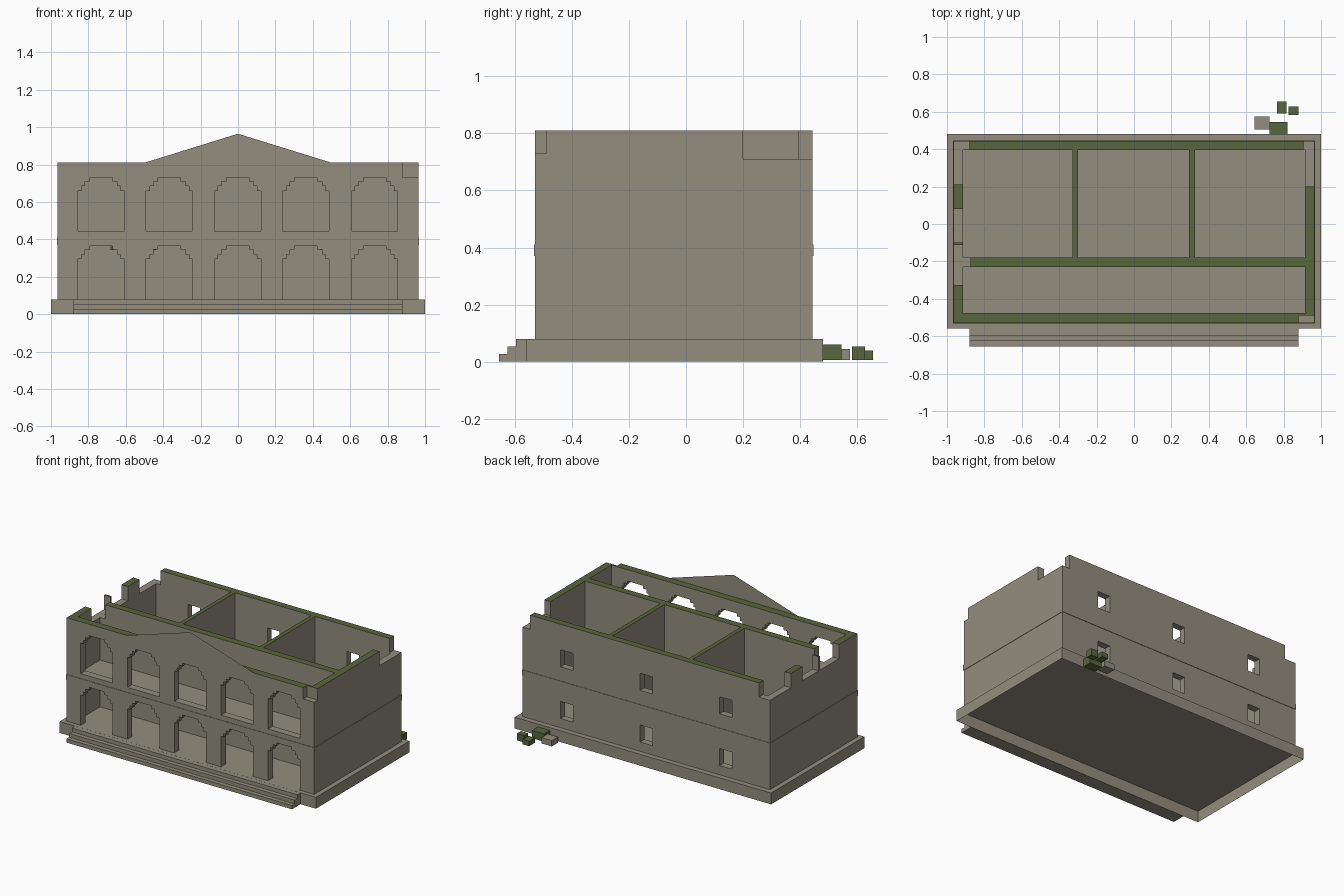
import bpy
import bmesh
from mathutils import Matrix, Vector

cube = bpy.data.objects.get("Cube")
if cube:
    bpy.data.objects.remove(cube, do_unlink=True)


def material(name, rgb):
    mat = bpy.data.materials.new(name)
    mat.use_nodes = True
    color = (*rgb, 1)
    mat.diffuse_color = color
    bsdf = mat.node_tree.nodes["Principled BSDF"]
    bsdf.inputs["Base Color"].default_value = color
    bsdf.inputs["Roughness"].default_value = 0.9
    return mat


STONE = material("weathered stone", (0.29, 0.27, 0.205))
MOSS = material("moss green", (0.098, 0.133, 0.048))


def add_box(bm, x0, x1, y0, y1, z0, z1):
    lo, hi = Vector((x0, y0, z0)), Vector((x1, y1, z1))
    mat = Matrix.Translation((lo + hi) / 2) @ Matrix.Diagonal((*(hi - lo), 1))
    return bmesh.ops.create_cube(bm, size=1, matrix=mat)["verts"]


def finish(name, bm, *mats):
    mesh = bpy.data.meshes.new(name)
    bm.to_mesh(mesh)
    bm.free()
    obj = bpy.data.objects.new(name, mesh)
    bpy.context.collection.objects.link(obj)
    for mat in mats:
        mesh.materials.append(mat)
    return obj


def boxes(name, mat, *extents):
    bm = bmesh.new()
    for e in extents:
        add_box(bm, *e)
    return finish(name, bm, mat)


# Plinth, open underneath
bm = bmesh.new()
add_box(bm, -1, 1, -0.56, 0.48, 0, 0.08)
bm.faces.ensure_lookup_table()
under = [f for f in bm.faces if f.normal.z < -0.9]
bmesh.ops.delete(bm, geom=under, context='FACES_ONLY')
finish("plinth", bm, STONE)

# Front steps
for i, front in enumerate((-0.655, -0.625, -0.595)):
    boxes(f"front_step_{i + 1}", STONE,
          (-0.88, 0.88, front, -0.56, i * 0.0265, (i + 1) * 0.0265))

# Solid block of the building, hollowed out below
TOP = 0.81
walls = boxes("walls", STONE, (-0.965, 0.965, -0.53, 0.443, 0.08, TOP))
walls.data.materials.append(MOSS)

# Corridor and three rooms
voids = boxes("room_cutter", STONE,
              (-0.915, 0.915, -0.477, -0.23, 0, 1),
              (-0.915, -0.33, -0.18, 0.395, 0, 1),
              (-0.30, 0.295, -0.18, 0.395, 0, 1),
              (0.325, 0.915, -0.18, 0.395, 0, 1))

# Stepped arches in two storeys
ARCH_X = (-0.732, -0.367, -0.002, 0.363, 0.73)
STEPS = ((0.124, 0.07), (0.104, 0.045), (0.086, 0.02), (0.06, 0))
bm = bmesh.new()
for cx in ARCH_X:
    for low, high in ((0.05, 0.365), (0.445, 0.73)):
        side = [(STEPS[0][0], low)]
        for i, (half, drop) in enumerate(STEPS):
            side.append((half, high - drop))
            if i + 1 < len(STEPS):
                side.append((STEPS[i + 1][0], high - drop))
        outline = side + [(-x, z) for x, z in reversed(side)]
        face = bm.faces.new([bm.verts.new((cx + x, -0.6, z)) for x, z in outline])
        ext = bmesh.ops.extrude_face_region(bm, geom=[face])["geom"]
        moved = [v for v in ext if isinstance(v, bmesh.types.BMVert)]
        bmesh.ops.translate(bm, verts=moved, vec=(0, 0.2, 0))
bmesh.ops.recalc_face_normals(bm, faces=bm.faces)
arches = finish("arch_cutter", bm, STONE)

# Rear windows
windows = boxes("window_cutter", STONE,
                *[(x - 0.048, x + 0.048, 0.3, 0.6, z - 0.06, z + 0.06)
                  for x in (-0.62, 0, 0.62) for z in (0.205, 0.57)])

# Broken notches along the wall tops
notches = boxes("notch_cutter", STONE,
                (0.88, 1.1, -0.6, -0.49, 0.73, 1),
                (0.905, 1.1, 0.2, 0.6, 0.71, 1),
                (-1.1, -0.88, 0.21, 0.6, 0.71, 1),
                (-1.1, -0.875, -0.1, 0.08, 0.71, 1),
                (-1.1, -0.875, -0.325, -0.113, 0.71, 1))

cutters = (voids, arches, windows, notches)
for cutter in cutters:
    cutter.hide_render = True
    mod = walls.modifiers.new(cutter.name, 'BOOLEAN')
    mod.operation = 'DIFFERENCE'
    mod.solver = 'EXACT'
    mod.object = cutter
graph = bpy.context.evaluated_depsgraph_get()
carved = bpy.data.meshes.new_from_object(walls.evaluated_get(graph))
walls.modifiers.clear()
walls.data = carved
for cutter in cutters:
    bpy.data.objects.remove(cutter, do_unlink=True)

# Moss on the intact wall tops only
carved.materials.clear()
carved.materials.append(STONE)
carved.materials.append(MOSS)
for poly in carved.polygons:
    on_top = poly.normal.z > 0.9 and poly.center.z > TOP - 0.01
    poly.material_index = 1 if on_top else 0

# Thin gable sheet over the front wall
bm = bmesh.new()
bm.faces.new([bm.verts.new((x, -0.53, z))
              for x, z in ((-0.5, TOP), (0.5, TOP), (0, 0.965))])
finish("front_gable", bm, STONE)

# Upper gallery floor and the slim band outside it
boxes("gallery_floor", STONE, (-0.92, 0.92, -0.49, -0.22, 0.37, 0.41))
boxes("storey_band", STONE,
      (-0.968, 0.968, -0.533, -0.525, 0.37, 0.41),
      (-0.968, 0.968, 0.438, 0.446, 0.37, 0.41),
      (-0.968, -0.96, -0.533, 0.446, 0.37, 0.41),
      (0.96, 0.968, -0.533, 0.446, 0.37, 0.41))

# Small moss tufts in the lower arches
boxes("moss_tufts", MOSS,
      *[(x - 0.008, x + 0.008, -0.515, -0.495, 0.343, 0.362)
        for x in (-0.674, -0.444, 0.448)])

# Fallen rubble behind the building
boxes("mossy_rubble", MOSS,
      (0.725, 0.82, 0.48, 0.545, 0.005, 0.06),
      (0.765, 0.815, 0.59, 0.655, 0.005, 0.04),
      (0.825, 0.88, 0.582, 0.627, 0.005, 0.053))
boxes("stone_rubble", STONE, (0.645, 0.725, 0.505, 0.575, 0.005, 0.045))
